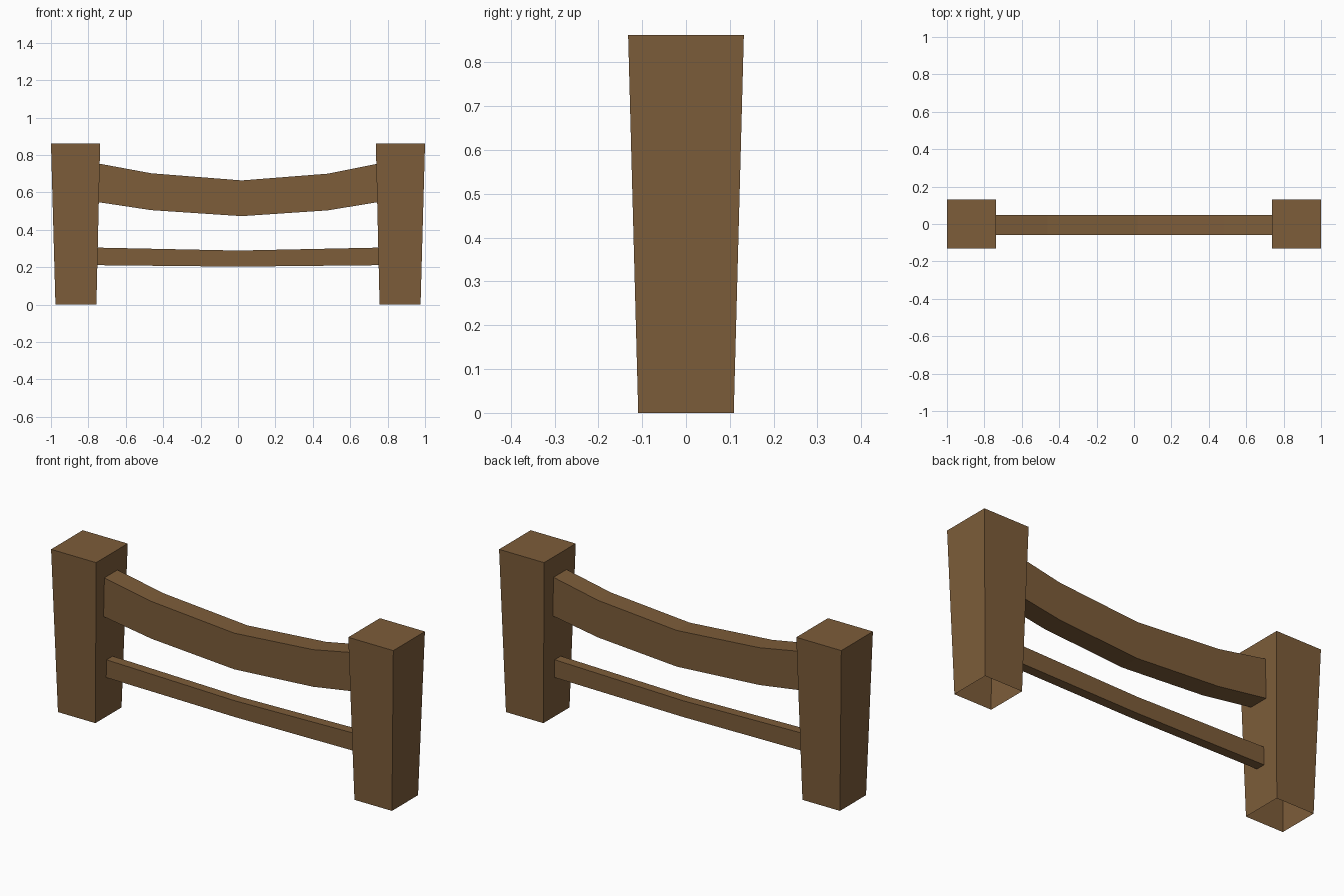
import bpy, bmesh

if "Cube" in bpy.data.objects:
    bpy.data.objects.remove(bpy.data.objects["Cube"])

wood = bpy.data.materials.new("brown wood")
wood.diffuse_color = (0.205, 0.109, 0.042, 1)
wood.use_nodes = True
wood.node_tree.nodes["Principled BSDF"].inputs["Base Color"].default_value = wood.diffuse_color


def loft(name, rings, cap_end=False):
    """Skin a chain of four-point rings, optionally closing the last one."""
    bm = bmesh.new()
    loops = [[bm.verts.new(p) for p in ring] for ring in rings]
    for a, b in zip(loops, loops[1:]):
        for i in range(4):
            j = (i + 1) % 4
            bm.faces.new((a[i], a[j], b[j], b[i]))
    if cap_end:
        bm.faces.new(loops[-1])
    mesh = bpy.data.meshes.new(name)
    bm.to_mesh(mesh)
    bm.free()
    mesh.materials.append(wood)
    obj = bpy.data.objects.new(name, mesh)
    bpy.context.collection.objects.link(obj)
    return obj


def post(name, side):
    # tapered post, wider at the top, open underneath
    rings = []
    for x0, x1, hy, z in ((0.757, 0.976, 0.109, 0), (0.737, 1.0, 0.132, 0.862)):
        a, b = sorted((side * x0, side * x1))
        rings.append([(a, -hy, z), (b, -hy, z), (b, hy, z), (a, hy, z)])
    return loft(name, rings, cap_end=True)


def rail(name, y0, y1, stations):
    # sagging beam, ends tucked into the posts
    return loft(name, [[(x, y0, lo), (x, y1, lo), (x, y1, hi), (x, y0, hi)]
                       for x, lo, hi in stations])


post("left_post", -1)
post("right_post", 1)

rail("top_rail", -0.059, 0.049, [
    (-0.755, 0.549, 0.756), (-0.463, 0.505, 0.702), (0.02, 0.473, 0.664),
    (0.48, 0.504, 0.700), (0.755, 0.549, 0.755)])

rail("bottom_rail", -0.026, 0.025, [
    (-0.765, 0.211, 0.305), (0.0, 0.203, 0.289), (0.765, 0.211, 0.305)])
